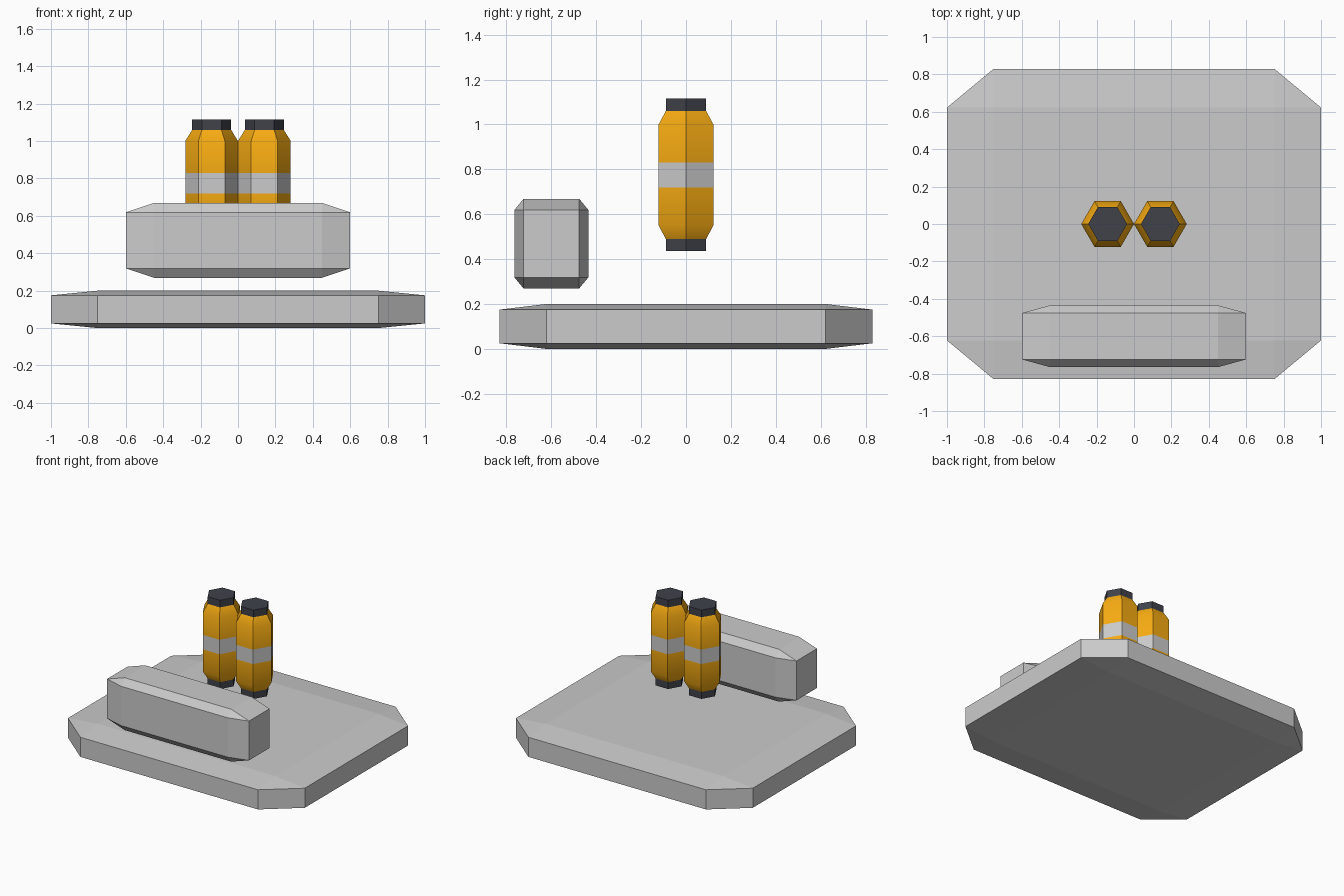
import bpy, bmesh, math

if "Cube" in bpy.data.objects:
    bpy.data.objects.remove(bpy.data.objects["Cube"])


def finish(name, bm, color=None):
    bmesh.ops.recalc_face_normals(bm, faces=bm.faces[:])
    me = bpy.data.meshes.new(name)
    bm.to_mesh(me)
    bm.free()
    ob = bpy.data.objects.new(name, me)
    bpy.context.scene.collection.objects.link(ob)
    if color:
        me.materials.append(color)
    return ob


def material(name, rgb):
    m = bpy.data.materials.new(name)
    m.diffuse_color = (*rgb, 1)
    m.use_nodes = True
    m.node_tree.nodes["Principled BSDF"].inputs["Base Color"].default_value = m.diffuse_color
    return m


def chamfered_box(name, size, center):
    """Unit cube with every edge chamfered by 1/8, then stretched."""
    bm = bmesh.new()
    bmesh.ops.create_cube(bm, size=1)
    bmesh.ops.bevel(bm, geom=bm.edges[:], offset=0.125, offset_type='OFFSET',
                    segments=1, affect='EDGES')
    bmesh.ops.scale(bm, vec=size, verts=bm.verts[:])
    bmesh.ops.translate(bm, vec=center, verts=bm.verts[:])
    return finish(name, bm)


def hex_shell(name, x, profile, color=None, bottom=False, top=False):
    """Six-sided shell through (radius, z) rings, optionally closed at the ends."""
    bm = bmesh.new()
    rings = [[bm.verts.new((x + r * math.cos(k * math.pi / 3),
                            r * math.sin(k * math.pi / 3), z))
              for k in range(6)] for r, z in profile]
    for a, b in zip(rings, rings[1:]):
        for k in range(6):
            n = (k + 1) % 6
            bm.faces.new((a[k], a[n], b[n], b[k]))
    if bottom:
        bm.faces.new(rings[0][::-1])
    if top:
        bm.faces.new(rings[-1])
    # keep outward winding even for shells that are open at both ends
    ob = finish(name, bm, color)
    me = ob.data
    f = me.polygons[0]
    if f.normal.x * (f.center.x - x) + f.normal.y * f.center.y < 0:
        me.flip_normals()
    bpy.ops.object.select_all(action='DESELECT')
    ob.select_set(True)
    bpy.context.view_layer.objects.active = ob
    bpy.ops.object.shade_smooth_by_angle(angle=math.radians(35))
    return ob


yellow = material("yellow", (0.93, 0.41, 0.006))
dark = material("dark_grey", (0.05, 0.054, 0.068))

# Base slab and floating front block
chamfered_box("base_slab", (2.0, 1.66, 0.2), (0, 0, 0.1))
chamfered_box("front_block", (1.2, 0.33, 0.4), (0, -0.6, 0.469))

# Pair of hexagonal canisters
R, r = 0.141, 0.104
for side, x in (("left", -R), ("right", R)):
    hex_shell(f"canister_lower_cap_{side}", x, [(r, 0.437), (r, 0.49)], dark, bottom=True)
    hex_shell(f"canister_lower_body_{side}", x, [(r, 0.49), (R, 0.55), (R, 0.72)], yellow)
    hex_shell(f"canister_band_{side}", x, [(R, 0.72), (R, 0.83)])
    hex_shell(f"canister_upper_body_{side}", x, [(R, 0.83), (R, 1.0), (r, 1.06)], yellow)
    hex_shell(f"canister_upper_cap_{side}", x, [(r, 1.06), (r, 1.115)], dark, top=True)
